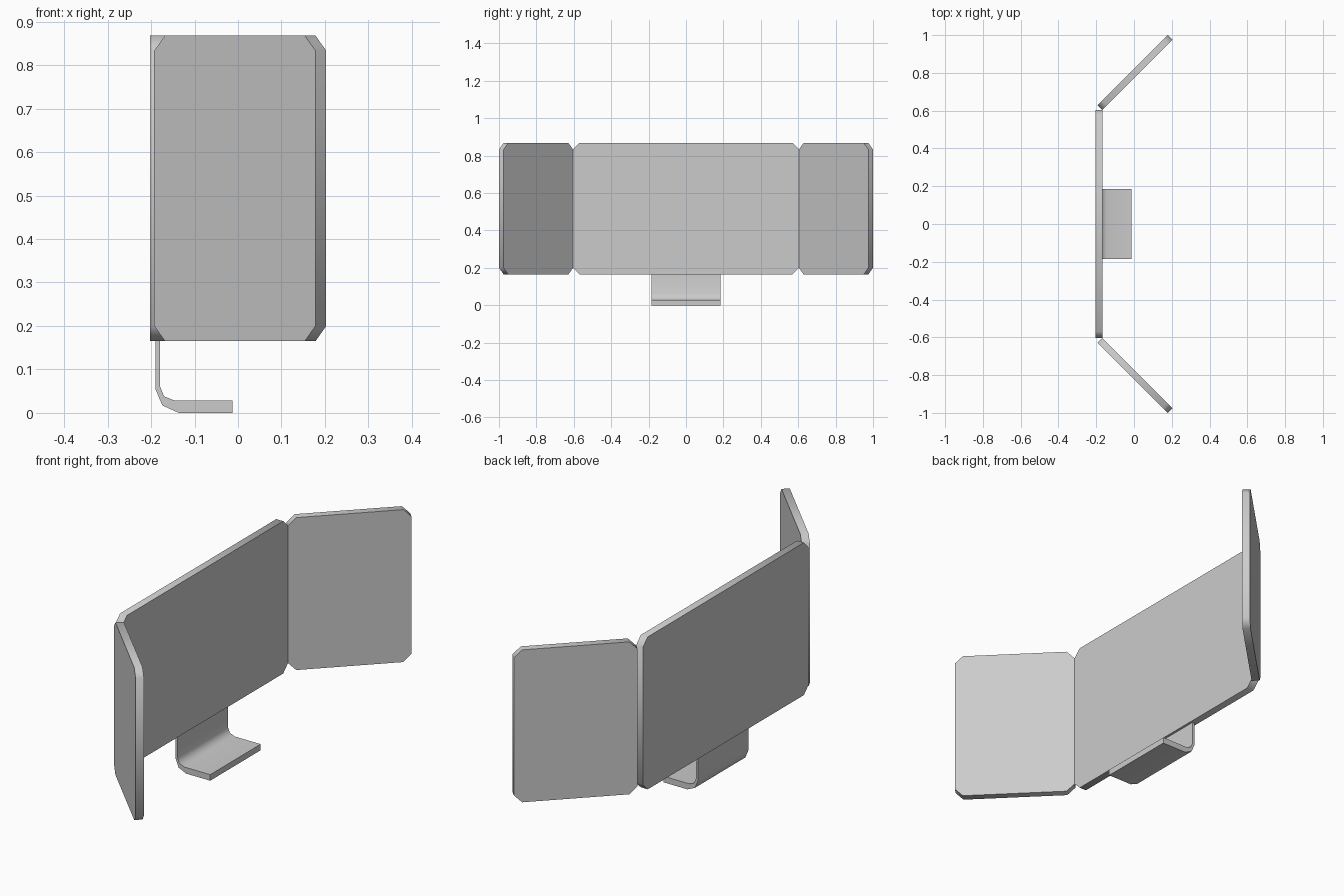
import bpy, bmesh, math
from mathutils import Vector

cube = bpy.data.objects.get("Cube")
if cube:
    bpy.data.objects.remove(cube, do_unlink=True)

grey = bpy.data.materials.new("plain_grey")
grey.use_nodes = True
grey.diffuse_color = (0.6, 0.6, 0.6, 1)
grey.node_tree.nodes["Principled BSDF"].inputs["Base Color"].default_value = (0.6, 0.6, 0.6, 1)


def extrude(name, outline, offset):
    """Extrude a closed 3D outline by an offset vector."""
    mesh = bpy.data.meshes.new(name)
    bm = bmesh.new()
    face = bm.faces.new([bm.verts.new(p) for p in outline])
    result = bmesh.ops.extrude_face_region(bm, geom=[face], use_keep_orig=True)
    verts = [g for g in result["geom"] if isinstance(g, bmesh.types.BMVert)]
    bmesh.ops.translate(bm, verts=verts, vec=offset)
    bmesh.ops.recalc_face_normals(bm, faces=bm.faces[:])
    bm.to_mesh(mesh)
    bm.free()
    mesh.materials.append(grey)
    obj = bpy.data.objects.new(name, mesh)
    bpy.context.collection.objects.link(obj)
    bpy.ops.object.select_all(action='DESELECT')
    obj.select_set(True)
    bpy.context.view_layer.objects.active = obj
    bpy.ops.object.shade_smooth_by_angle(angle=math.radians(50))
    return obj


BOTTOM, TOP, THICK, CUT = 0.165, 0.868, 0.035, 0.035


def panel(name, start, end, back):
    """Upright panel with cut corners between two plan points."""
    a, b = Vector((*start, 0)), Vector((*end, 0))
    along = (b - a).normalized()
    length = (b - a).length
    corners = [(CUT, BOTTOM), (length - CUT, BOTTOM), (length, BOTTOM + CUT),
               (length, TOP - CUT), (length - CUT, TOP), (CUT, TOP),
               (0, TOP - CUT), (0, BOTTOM + CUT)]
    outline = [a + along * s + Vector((0, 0, z)) for s, z in corners]
    return extrude(name, outline, Vector((*back, 0)).normalized() * THICK)


# Three screens, the outer pair angled at 45 degrees
panel("centre_screen", (-0.168, -0.604), (-0.168, 0.604), (-1, 0))
for side, name in ((-1, "right_screen"), (1, "left_screen")):
    panel(name, (-0.168, side * 0.604), (0.203, side * 0.975), (-1, side))

# Bent sheet stand
profile = [(-0.190, 0.2), (-0.190, 0.055), (-0.174, 0.017), (-0.136, 0),
           (-0.013, 0), (-0.013, 0.028), (-0.145, 0.028), (-0.170, 0.038),
           (-0.179, 0.06), (-0.179, 0.2)]
extrude("stand", [(x, -0.184, z) for x, z in profile], Vector((0, 0.368, 0)))
